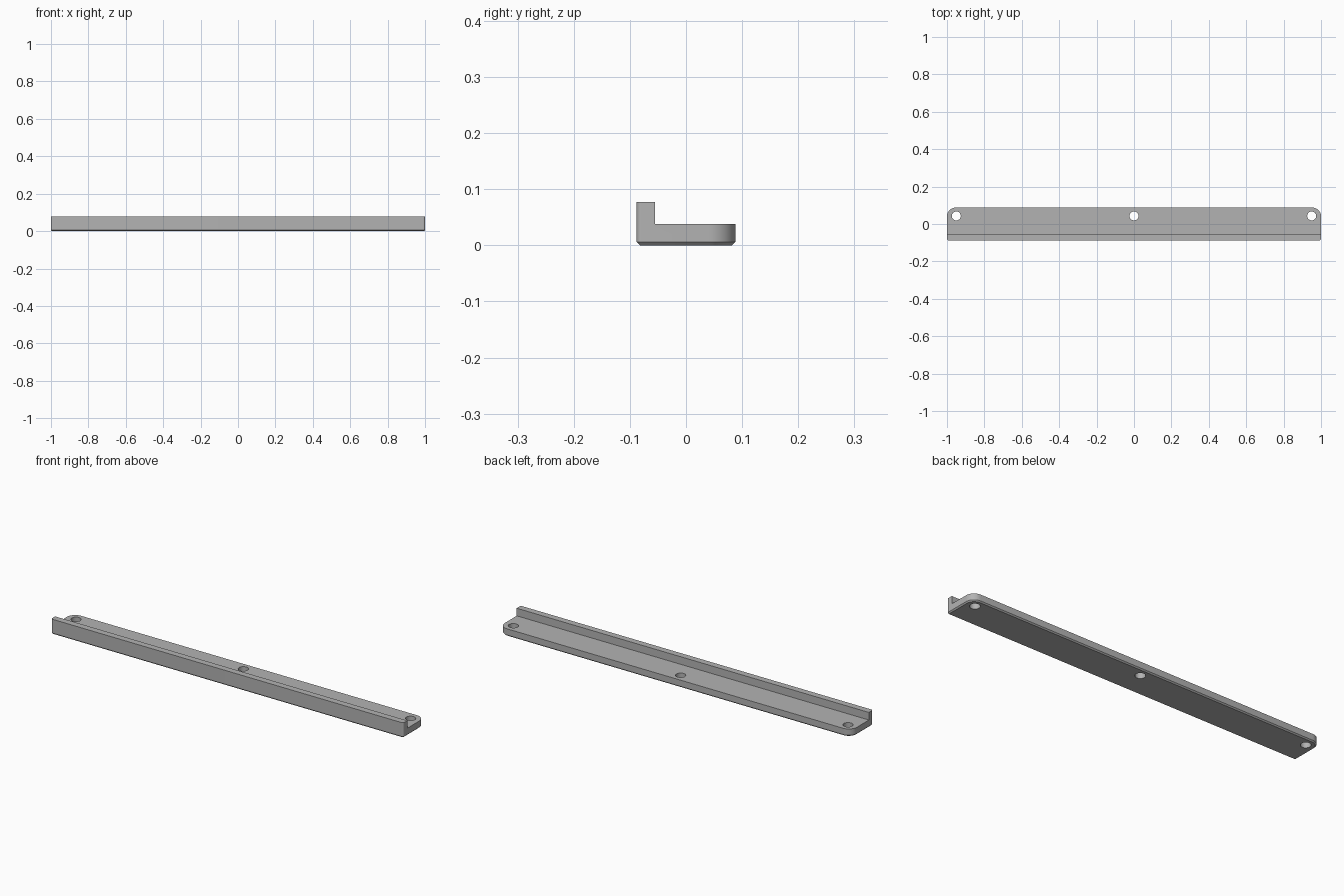
import bpy, bmesh, math

cube = bpy.data.objects.get("Cube")
if cube:
    bpy.data.objects.remove(cube, do_unlink=True)

HALF_X, HALF_Y = 1.0, 0.088
BASE_TOP, LIP_TOP, LIP_BACK = 0.038, 0.077, -0.055
CHAMFER = 0.006

grey = bpy.data.materials.new("plain grey")
grey.use_nodes = True
colour = (0.45, 0.45, 0.45, 1)
grey.diffuse_color = colour
grey.node_tree.nodes["Principled BSDF"].inputs["Base Color"].default_value = colour


def outline(inset):
    """Strip outline: large rounded corners at the back, small ones in front."""
    points = []
    corners = [(1, 1, 0.047), (-1, 1, 0.047), (-1, -1, 0.009), (1, -1, 0.009)]
    for quarter, (sx, sy, radius) in enumerate(corners):
        cx, cy = sx * (HALF_X - radius), sy * (HALF_Y - radius)
        for step in range(13):
            a = math.radians(90 * quarter + 7.5 * step)
            r = radius - inset
            points.append((cx + r * math.cos(a), cy + r * math.sin(a)))
    return points


def stack(name, layers):
    """Closed solid through matching outlines at rising heights."""
    bm = bmesh.new()
    rings = [[bm.verts.new((x, y, z)) for x, y in pts] for pts, z in layers]
    bm.faces.new(reversed(rings[0]))
    bm.faces.new(rings[-1])
    for low, high in zip(rings, rings[1:]):
        for i in range(len(low)):
            j = (i + 1) % len(low)
            bm.faces.new((low[i], low[j], high[j], high[i]))
    mesh = bpy.data.meshes.new(name)
    bm.to_mesh(mesh)
    bm.free()
    mesh.materials.append(grey)
    obj = bpy.data.objects.new(name, mesh)
    bpy.context.collection.objects.link(obj)
    return obj


def circle(x, y, r, sides=32):
    turn = 2 * math.pi / sides
    return [(x + r * math.cos(i * turn), y + r * math.sin(i * turn)) for i in range(sides)]


# Strip with a chamfered underside
strip = stack("mounting_strip", [(outline(CHAMFER), 0), (outline(0), CHAMFER),
                                 (outline(0), LIP_TOP)])

# Cutters: the step behind the front lip, and three screw holes
step = [(-2, LIP_BACK), (2, LIP_BACK), (2, 1), (-2, 1)]
cutters = [stack("step_cutter", [(step, BASE_TOP), (step, 1)])]
for x in (-0.95, 0, 0.95):
    hole = circle(x, 0.043, 0.024)
    cutters.append(stack("hole_cutter", [(hole, -0.1), (hole, 0.2)]))

bpy.context.view_layer.objects.active = strip
for cutter in cutters:
    cutter.hide_render = True
    cut = strip.modifiers.new("cut", "BOOLEAN")
    cut.operation, cut.solver, cut.object = "DIFFERENCE", "EXACT", cutter
    bpy.ops.object.modifier_apply(modifier=cut.name)
    bpy.data.objects.remove(cutter, do_unlink=True)

# Smooth rounded walls, crisp edges
bpy.ops.object.select_all(action="DESELECT")
strip.select_set(True)
bpy.ops.object.shade_smooth_by_angle(angle=math.radians(30))
